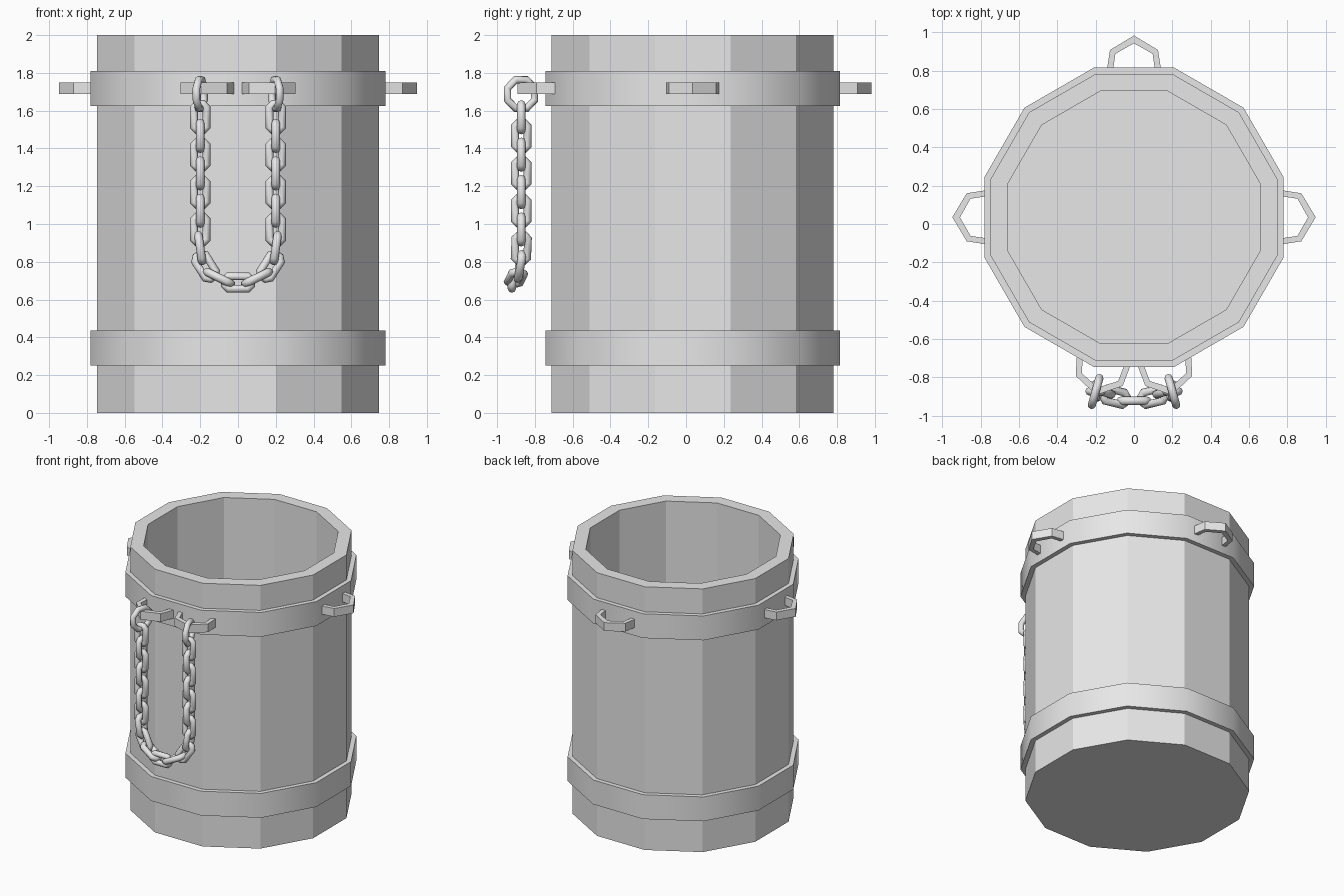
import bpy, bmesh, math
from mathutils import Matrix, Vector

cube = bpy.data.objects.get("Cube")
if cube:
    bpy.data.objects.remove(cube, do_unlink=True)

CY = 0.035                       # centre line of the barrel
SIDES = 12

grey = bpy.data.materials.new("light_grey")
grey.use_nodes = True
COLOUR = (0.8, 0.8, 0.8, 1)
grey.diffuse_color = COLOUR
grey.node_tree.nodes["Principled BSDF"].inputs["Base Color"].default_value = COLOUR


def finish(name, bm):
    bmesh.ops.recalc_face_normals(bm, faces=bm.faces)
    mesh = bpy.data.meshes.new(name)
    bm.to_mesh(mesh)
    bm.free()
    mesh.materials.append(grey)
    obj = bpy.data.objects.new(name, mesh)
    bpy.context.collection.objects.link(obj)
    return obj


def smooth(obj, degrees):
    bpy.ops.object.select_all(action='DESELECT')
    obj.select_set(True)
    bpy.context.view_layer.objects.active = obj
    bpy.ops.object.shade_smooth_by_angle(angle=math.radians(degrees))


def bridge(bm, a, b):
    for i in range(len(a)):
        j = (i + 1) % len(a)
        bm.faces.new((a[i], a[j], b[j], b[i]))


def lathe(name, profile, closed):
    """Turn (flat radius, height) points into a twelve-sided shell."""
    bm = bmesh.new()
    rings = []
    for flat, z in profile:
        r = flat / math.cos(math.pi / SIDES)
        angles = [(k + 0.5) * math.tau / SIDES for k in range(SIDES)]
        rings.append([bm.verts.new((r * math.cos(a), CY + r * math.sin(a), z)) for a in angles])
    for a, b in zip(rings, rings[1:]):
        bridge(bm, a, b)
    if closed:
        bridge(bm, rings[-1], rings[0])
    else:
        bm.faces.new(rings[0])
        bm.faces.new(rings[-1])
    return finish(name, bm)


# Open barrel with thick wall and floor
lathe("barrel", [(0.747, 0), (0.747, 2), (0.657, 2), (0.657, 0.09)], False)

# Two hoops
for name, low, high in (("lower_hoop", 0.25, 0.435), ("upper_hoop", 1.625, 1.81)):
    hoop = lathe(name, [(0.745, low), (0.78, low), (0.78, high), (0.745, high)], True)
    smooth(hoop, 31)


# Angular strap handles: outer and inner outline as (outward, sideways)
OUTER = [(0.745, 0.145), (0.872, 0.125), (0.947, 0), (0.872, -0.125), (0.745, -0.145)]
INNER = [(0.745, 0.113), (0.852, 0.097), (0.907, 0), (0.852, -0.097), (0.745, -0.113)]


def handle(name, degrees):
    bm = bmesh.new()
    turn = Matrix.Translation((0, CY, 0)) @ Matrix.Rotation(math.radians(degrees), 4, 'Z')
    sections = []
    for o, i in zip(OUTER, INNER):
        corners = [(*o, 1.687), (*o, 1.75), (*i, 1.75), (*i, 1.687)]
        sections.append([bm.verts.new(turn @ Vector(c)) for c in corners])
    for a, b in zip(sections, sections[1:]):
        bridge(bm, a, b)
    bm.faces.new(sections[0])
    bm.faces.new(sections[-1])
    finish(name, bm)


for name, degrees in (("left_handle", 0), ("back_handle", 90), ("right_handle", 180),
                      ("front_right_handle", 258), ("front_left_handle", 282)):
    handle(name, degrees)


def link(name, centre, along, normal, radius, wire, stretch):
    """Eight-sided ring lying across the normal, stretched along its length."""
    along = Vector(along).normalized()
    normal = Vector(normal)
    normal = (normal - along * normal.dot(along)).normalized()
    side = along.cross(normal)
    frame = Matrix((side, along, normal)).transposed().to_4x4()
    bpy.ops.mesh.primitive_torus_add(major_segments=8, minor_segments=8,
                                     major_radius=radius, minor_radius=wire)
    obj = bpy.context.object
    obj.name = name
    obj.data.transform(Matrix.Rotation(math.pi / 8, 4, 'Z'))
    for v in obj.data.vertices:
        v.co.y += math.copysign(stretch, v.co.y)
    obj.data.transform(Matrix.Translation(centre) @ frame)
    obj.data.materials.clear()
    obj.data.materials.append(grey)
    smooth(obj, 60)


# Hanging chain: half of the path, mirrored about the lowest link
half = [Vector((0.2, -0.872, 1.565 - 0.099 * i)) for i in range(8)]
half += [Vector((0.172, -0.88, 0.775)), Vector((0.1, -0.9, 0.715))]
lowest = Vector((0, -0.922, 0.69))
path = half + [lowest] + [Vector((-p.x, p.y, p.z)) for p in reversed(half)]
FRONT = Vector((0, -1, 0))
for i, p in enumerate(path):
    before = path[i - 1] if i else p + Vector((0, 0, 0.1))
    after = path[i + 1] if i + 1 < len(path) else p + Vector((0, 0, 0.1))
    along = after - before
    normal = FRONT if i % 2 == 0 else along.cross(FRONT)
    link(f"chain_link_{i + 1}", p, along, normal, 0.036, 0.022, 0.037)

# Large rings joining the chain to the front handles
for name, s in (("left_chain_ring", 1), ("right_chain_ring", -1)):
    link(name, (0.2 * s, -0.873, 1.688), (0, 0, 1), (0.96, 0.27 * s, 0), 0.081, 0.021, 0)
